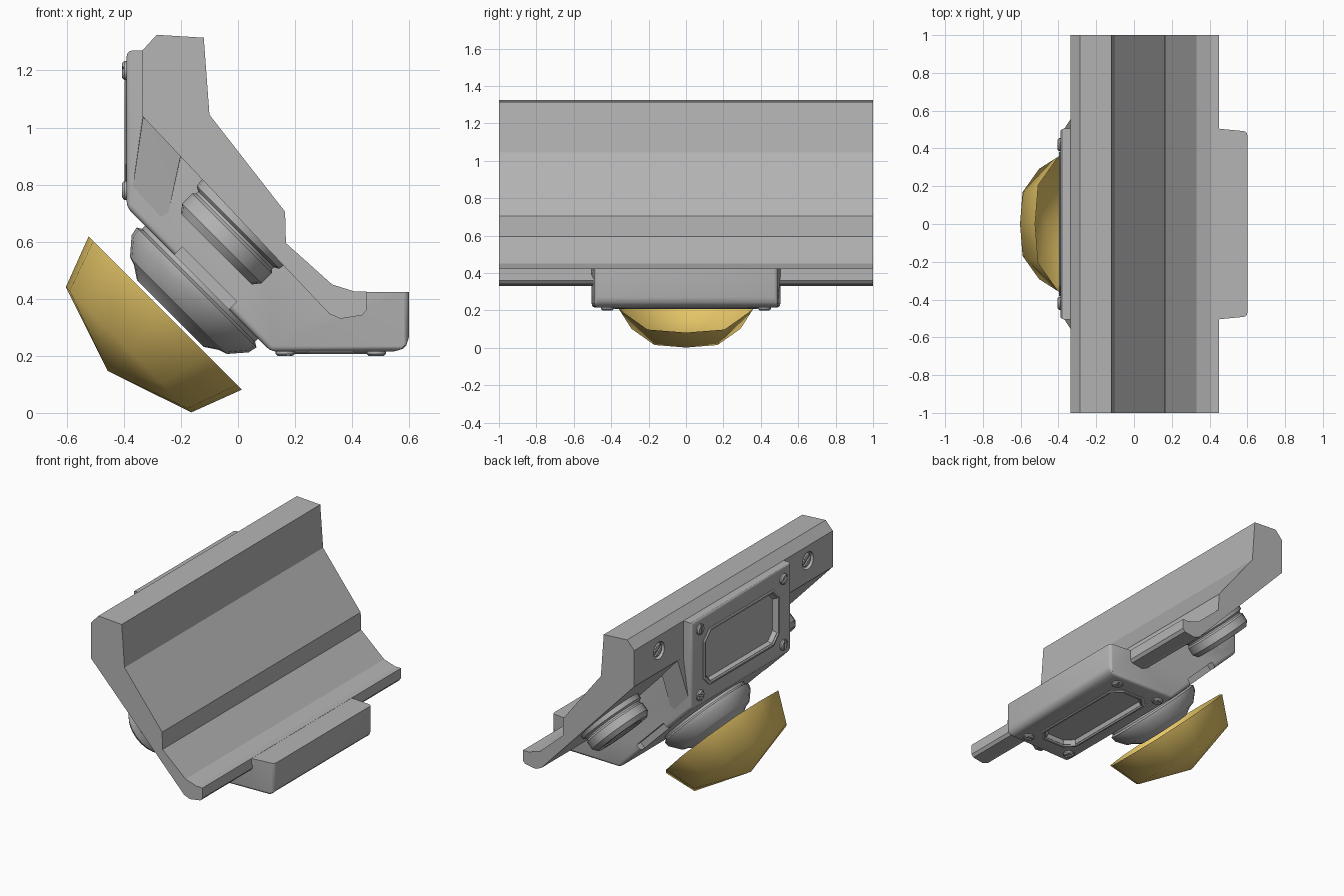
import bpy, bmesh, math
from mathutils import Matrix, Vector

if "Cube" in bpy.data.objects:
    bpy.data.objects.remove(bpy.data.objects["Cube"])


def material(name, col):
    mat = bpy.data.materials.new(name)
    mat.diffuse_color = (*col, 1)
    mat.use_nodes = True
    mat.node_tree.nodes["Principled BSDF"].inputs["Base Color"].default_value = mat.diffuse_color
    return mat


grey = material("dark_grey", (.46, .46, .46))
gold = material("gold", (.8, .57, .14))


def frame(origin, n, lx):
    """Matrix whose local z is n and whose local x is lx."""
    n, lx = Vector(n).normalized(), Vector(lx).normalized()
    m = Matrix((lx, n.cross(lx), n)).transposed().to_4x4()
    m.translation = origin
    return m


def make(name, bm, m=None, smooth=30, mat=grey):
    bmesh.ops.remove_doubles(bm, verts=bm.verts, dist=1e-5)
    bmesh.ops.recalc_face_normals(bm, faces=bm.faces)
    me = bpy.data.meshes.new(name)
    bm.to_mesh(me)
    bm.free()
    if m:
        me.transform(m)
    me.materials.append(mat)
    ob = bpy.data.objects.new(name, me)
    bpy.context.collection.objects.link(ob)
    shade(ob, smooth)
    return ob


def shade(ob, angle):
    bpy.ops.object.select_all(action='DESELECT')
    ob.select_set(True)
    bpy.context.view_layer.objects.active = ob
    if angle:
        bpy.ops.object.shade_smooth_by_angle(angle=math.radians(angle))


def loft(name, rings, m=None, caps=(True, True), smooth=30, mat=grey):
    """Skin a list of equal-length point rings."""
    bm = bmesh.new()
    rs = [[bm.verts.new(p) for p in r] for r in rings]
    n = len(rs[0])
    for a, b in zip(rs, rs[1:]):
        for i in range(n):
            bm.faces.new((a[i], a[(i + 1) % n], b[(i + 1) % n], b[i]))
    if caps[0]:
        bm.faces.new(rs[0][::-1])
    if caps[1]:
        bm.faces.new(rs[-1])
    return make(name, bm, m, smooth, mat)


def lathe(name, profile, n, m, flat=1, caps=(True, True), smooth=30, mat=grey):
    """Round part; flat < 1 trims the ring at its local x ends."""
    rings = [[(max(-flat, min(flat, math.cos(2 * math.pi * i / n))) * r,
               r * math.sin(2 * math.pi * i / n), d) for i in range(n)] for r, d in profile]
    return loft(name, rings, m, caps, smooth, mat)


def prism(name, profile, y0, y1):
    return loft(name, [[(x, y, z) for x, z in profile] for y in (y0, y1)], smooth=0)


def octagon(a, b, c, z):
    return [(a, b - c, z), (a - c, b, z), (c - a, b, z), (-a, b - c, z),
            (-a, c - b, z), (c - a, -b, z), (a - c, -b, z), (a, c - b, z)]


def box(name, size, m):
    bm = bmesh.new()
    bmesh.ops.create_cube(bm, size=1, matrix=Matrix.Diagonal((*size, 1)))
    return make(name, bm, m, 0)


def apply(ob, mod):
    bpy.context.view_layer.objects.active = ob
    bpy.ops.object.modifier_apply(modifier=mod.name)


def cut(ob, cutter):
    mod = ob.modifiers.new("cut", 'BOOLEAN')
    mod.object, mod.operation, mod.solver = cutter, 'DIFFERENCE', 'EXACT'
    apply(ob, mod)
    bpy.data.objects.remove(cutter)


def screw(name, m, r=0.034):
    s = lathe(name, [(r, -0.03), (r, 0.012), (r * .75, 0.02)], 14, m)
    cut(s, box("slot", (r * .35, r * 3, 0.02), m @ Matrix.Translation((0, 0, 0.022))))


DOWN, ALONG = (-1, 0, -1), (1, 0, -1)

# Long backing beam
beam = prism("beam", [(-.335, 1.27), (-.285, 1.325), (-.12, 1.315), (-.10, 1.045),
                      (.165, .705), (.168, .595), (.33, .45), (.41, .425), (.45, .425),
                      (.45, .36), (.435, .342), (.36, .33), (.32, .347), (-.335, 1.04)], -1, 1)

# Central housing with rounded edges, slightly narrower at the front
housing = prism("housing", [(-.39, 1.27), (-.33, 1.27), (-.2, 1.1), (.1, .6), (.36, .39),
                            (.445, .39), (.445, .424), (.6, .424), (.6, .215),
                            (.115, .215), (-.39, .72)], -.505, .505)
for v in housing.data.vertices:
    if v.co.x > .59:
        v.co.y *= .97
weight = housing.data.attributes.new("bevel_weight_edge", 'FLOAT', 'EDGE')
for e in housing.data.edges:
    a, b = (housing.data.vertices[i].co for i in e.vertices)
    mid = (a + b) / 2
    corner = mid.x > .59 and mid.z < .23
    outer = mid.x < -.37 or mid.x > .59 or mid.z < .23 or abs(mid.x + mid.z - .33) < .01
    top = mid.z > .42 and mid.x > .44
    weight.data[e.index].value = 1.0 if corner else (.35 if outer and not top else 0)
bev = housing.modifiers.new("bevel", 'BEVEL')
bev.limit_method, bev.width, bev.segments = 'WEIGHT', 0.055, 3
apply(housing, bev)

# Edge notches in the housing beside the pivot
for s in (-1, 1):
    cut(housing, box("notch", (.27, .08, .08), frame((-.1275, s * .5, .4575), DOWN, ALONG)))

# Framed access panels with corner screws: left face and bottom face
for name, origin, n, lx, a, sx in (
        ("left", (-.39, 0, .99), (-1, 0, 0), (0, 0, 1), .18, .21),
        ("bottom", (.325, 0, .215), (0, 0, -1), (1, 0, 0), .14, .16)):
    m = frame(origin, n, lx)
    cut(housing, loft("recess", [octagon(a - .03, .35, .05, -.025),
                                 octagon(a - .01, .37, .05, .03)], m, smooth=0))
    loft(name + "_panel_frame", [octagon(a, .385, .06, -.01), octagon(a, .385, .06, .003),
                                 octagon(a - .006, .379, .06, .008),
                                 octagon(a - .015, .365, .05, .008),
                                 octagon(a - .028, .352, .05, -.022)],
         m, (False, False), 0)
    for i in (-1, 1):
        for j in (-1, 1):
            screw(name + "_panel_screw", m @ Matrix.Translation((i * sx, j * .42, -.004))
                  @ Matrix.Rotation(i + j * .6, 4, 'Z'))
shade(housing, 30)

for s in (-1, 1):
    # Recessed screws on the beam
    m = frame((-.335, s * .75, 1.175), (-1, 0, 0), (0, 0, 1))
    cut(beam, lathe("hole", [(.055, -.05), (.055, .05)], 16, m))
    screw("beam_screw", m @ Matrix.Translation((0, 0, -.025)) @ Matrix.Rotation(.6, 4, 'Z'), .045)

    # Shallow sloping gusset between beam and housing
    bm = bmesh.new()
    for p in ((-.333, .56, 1.037), (-.333, .49, 1.05), (-.375, .495, .75),
              (-.26, .495, .625), (-.2, .53, .905), (-.2, .48, .9)):
        bm.verts.new((p[0], s * p[1], p[2]))
    bmesh.ops.convex_hull(bm, input=bm.verts)
    make("gusset", bm, smooth=60)

    # Small round mounts under the beam
    lathe("side_mount", [(.21, -.01), (.205, .035), (.188, .045), (.188, .055), (.197, .065),
                         (.197, .115), (.175, .143), (.13, .143), (.12, .135)], 24,
          frame((.025, s * .745, .675), DOWN, ALONG))

# Round pivot on the slanted face
lathe("pivot", [(.28, -.03), (.28, .015), (.297, .025), (.29, .057), (.24, .115),
                (.21, .125), (.165, .155), (.14, .155), (.13, .14)], 24,
      frame((-.1275, 0, .4575), DOWN, ALONG))

# Gold faceted dish
lathe("dish", [(.412, 0), (.337, .182), (0, .286)], 12,
      frame((-.255, 0, .35), DOWN, ALONG), .922, (False, False), 60, gold)
